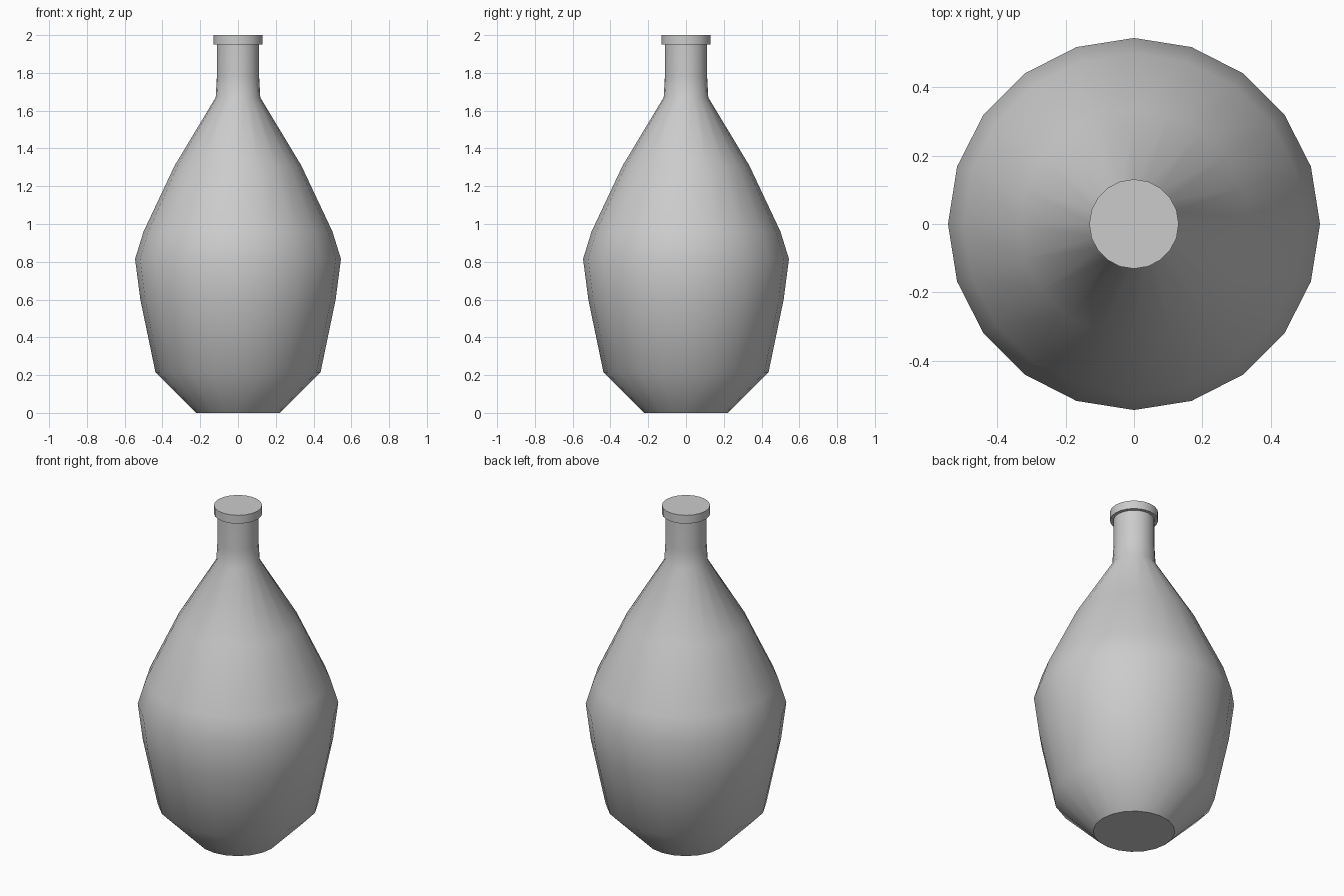
import bpy, bmesh, math

if "Cube" in bpy.data.objects:
    bpy.data.objects.remove(bpy.data.objects["Cube"])

SIDES = 20


def lathe(name, profile):
    """Revolve (radius, height) points around z and cap both ends."""
    bm = bmesh.new()
    rings = []
    for r, z in profile:
        rings.append([bm.verts.new((r * math.cos(2 * math.pi * i / SIDES),
                                    r * math.sin(2 * math.pi * i / SIDES), z))
                      for i in range(SIDES)])
    for a, b in zip(rings, rings[1:]):
        for i in range(SIDES):
            j = (i + 1) % SIDES
            bm.faces.new((a[i], a[j], b[j], b[i]))
    bm.faces.new(rings[0][::-1])
    bm.faces.new(rings[-1])
    mesh = bpy.data.meshes.new(name)
    bm.to_mesh(mesh)
    bm.free()
    obj = bpy.data.objects.new(name, mesh)
    bpy.context.collection.objects.link(obj)
    bpy.ops.object.select_all(action='DESELECT')
    obj.select_set(True)
    bpy.context.view_layer.objects.active = obj
    bpy.ops.object.shade_smooth_by_angle(angle=math.radians(40))
    return obj


# Bottle: foot, belly, shoulder, neck and stepped lip in one profile
lathe("bottle", [
    (0.222, 0.0), (0.437, 0.215), (0.517, 0.60), (0.545, 0.815),
    (0.50, 0.96), (0.335, 1.31), (0.118, 1.67), (0.112, 1.78),
    (0.112, 1.95), (0.131, 1.95), (0.131, 2.0),
])
